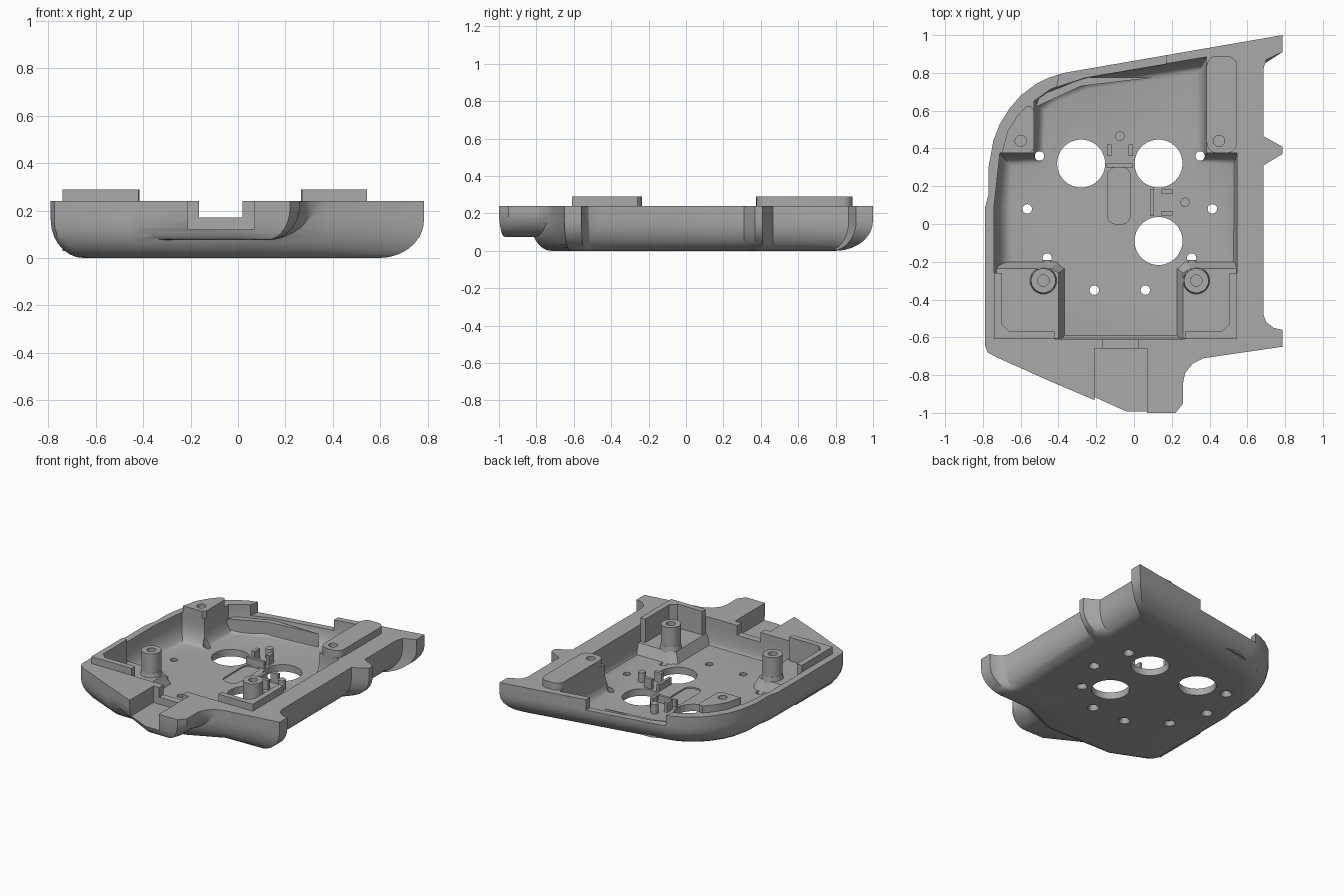
import bpy, bmesh, math

cube = bpy.data.objects.get("Cube")
if cube:
    bpy.data.objects.remove(cube, do_unlink=True)

grey = bpy.data.materials.new("plain grey")
grey.use_nodes = True
grey.diffuse_color = (0.4, 0.4, 0.4, 1)
grey.node_tree.nodes["Principled BSDF"].inputs["Base Color"].default_value = grey.diffuse_color

RIM, RAISED, FLOOR = 0.24, 0.29, 0.05


def finish(name, bm):
    bmesh.ops.recalc_face_normals(bm, faces=bm.faces)
    mesh = bpy.data.meshes.new(name)
    bm.to_mesh(mesh)
    bm.free()
    mesh.materials.append(grey)
    obj = bpy.data.objects.new(name, mesh)
    bpy.context.collection.objects.link(obj)
    return obj


def loft(name, outline, z0, z1, radius, steps=7):
    """Solid whose outline (x, y, dx, dy) shrinks by (dx, dy) round a bottom fillet."""
    bm = bmesh.new()
    levels = []
    for i in range(steps + 1):
        a = math.pi / 2 * i / steps
        levels.append((1 - math.sin(a), z0 + radius * (1 - math.cos(a))))
    levels.append((0, z1))
    rings = [[bm.verts.new((x + dx * k, y + dy * k, z)) for x, y, dx, dy in outline]
             for k, z in levels]
    for low, high in zip(rings, rings[1:]):
        for i in range(len(low)):
            j = (i + 1) % len(low)
            bm.faces.new((low[i], low[j], high[j], high[i]))
    bm.faces.new(rings[0][::-1])
    bm.faces.new(rings[-1])
    return finish(name, bm)


def prism(name, points, z0, z1):
    bm = bmesh.new()
    face = bm.faces.new([bm.verts.new((x, y, z0)) for x, y in points])
    top = bmesh.ops.extrude_face_region(bm, geom=[face])["geom"]
    verts = [g for g in top if isinstance(g, bmesh.types.BMVert)]
    bmesh.ops.translate(bm, verts=verts, vec=(0, 0, z1 - z0))
    return finish(name, bm)


def box(name, x0, x1, y0, y1, z0, z1):
    return prism(name, [(x0, y0), (x1, y0), (x1, y1), (x0, y1)], z0, z1)


def rounded(x0, x1, y0, y1, r, n=5):
    corners = [(x1 - r, y1 - r), (x0 + r, y1 - r), (x0 + r, y0 + r), (x1 - r, y0 + r)]
    return [(cx + r * math.cos(a), cy + r * math.sin(a))
            for q, (cx, cy) in enumerate(corners)
            for a in [(q + i / n) * math.pi / 2 for i in range(n + 1)]]


def rod(name, x, y, r, z0, z1, r2=None, sides=32):
    bm = bmesh.new()
    bmesh.ops.create_cone(bm, cap_ends=True, segments=sides, radius1=r,
                          radius2=r if r2 is None else r2, depth=z1 - z0)
    bmesh.ops.translate(bm, verts=bm.verts, vec=(x, y, (z0 + z1) / 2))
    return finish(name, bm)


def combine(target, tool, operation):
    mod = target.modifiers.new("combine", "BOOLEAN")
    mod.object, mod.operation, mod.solver = tool, operation, "EXACT"
    bpy.context.view_layer.objects.active = target
    bpy.ops.object.modifier_apply(modifier=mod.name)
    bpy.data.objects.remove(tool, do_unlink=True)


def cut(target, tool):
    combine(target, tool, "DIFFERENCE")


# Outer shell with rounded underside
body = loft("tray_body", [
    (.785, 1, -.2, -.2), (-.37, .8, .05, -.18), (-.45, .775, .07, -.17),
    (-.52, .74, .09, -.16), (-.6, .68, .11, -.14), (-.66, .61, .13, -.11),
    (-.71, .53, .14, -.08), (-.745, .44, .14, -.05), (-.77, .3, .14, 0),
    (-.77, .16, .13, 0), (-.79, .08, .14, 0), (-.79, -.64, .14, .06),
    (-.775, -.68, .14, .08), (-.74, -.7, .12, .08), (-.45, -.83, .05, .12),
    (.1, -.83, 0, .11), (.37, -.71, -.03, .1), (.785, -.65, -.19, .03),
    (.785, -.56, -.19, .02), (.74, -.55, -.15, .03), (.7, -.52, -.13, .02),
    (.685, -.48, -.12, .03), (.685, .31, -.12, 0), (.785, .37, -.2, 0),
    (.785, .41, -.2, 0), (.685, .465, -.12, 0), (.685, .82, -.12, -.1),
    (.7, .87, -.13, -.11), (.785, .91, -.2, -.13)], 0, RIM, .16)

# Front nose
nose = loft("nose", [
    (-.45, -.83, .1, .05), (-.05, -1, .03, .03), (.22, -1, -.1, .03),
    (.26, -.95, -.14, .03), (.26, -.84, -.14, 0), (.27, -.79, -.14, .02),
    (.31, -.74, -.14, .03), (.37, -.71, -.14, .05), (.37, -.63, -.14, 0),
    (-.45, -.63, .1, 0)], .075, RIM, .14)
combine(body, nose, "UNION")

# Inner cavity, its front channel and the low rear rim
cut(body, loft("cavity", [
    (-.74, -.61, .02, .02), (.545, -.61, -.02, .02), (.545, .375, -.015, -.06),
    (.385, .375, -.05, -.06), (.385, .885, -.05, -.09), (-.26, .775, .02, -.06),
    (-.44, .715, .03, -.07), (-.53, .65, .06, -.05), (-.53, .375, .05, -.06),
    (-.71, .375, .06, -.07), (-.74, .1, .09, 0), (-.74, -.2, .09, 0)], FLOOR, .4, .14))
cut(body, box("channel", -.21, .07, -1.2, -.66, .12, .4))
cut(body, box("channel_notch", -.165, .02, -.7, -.55, .17, .4))
cut(body, prism("rear_notch", [(-.41, .72), (.17, .8), (.17, 1), (-.37, .9)], .165, .4))
cut(body, prism("floor_pocket", rounded(-.14, -.02, 0, .3, .045), .04, .1))

# Floor openings and countersunk fixing holes
for x, y in [(-.28, .32), (.13, .32), (.13, -.09)]:
    cut(body, rod("opening", x, y, .127, -.1, .1, sides=48))
for x, y in [(-.5, .36), (.35, .36), (-.565, .08), (.415, .08),
             (-.46, -.18), (.305, -.18), (-.21, -.35), (.06, -.35)]:
    cut(body, rod("fixing_hole", x, y, .025, -.1, .2, sides=20))
    cut(body, rod("countersink", x, y, .045, -.01, .025, .025, sides=20))

parts = [body]

# Raised rear bosses with screw holes
bosses = [
    ("rear_right_boss", rounded(.385, .545, .375, .89, .055), .45),
    ("rear_left_boss", [(-.7, .375), (-.55, .375), (-.53, .4), (-.53, .6), (-.545, .625),
                        (-.57, .625), (-.62, .57), (-.67, .49)], -.6)]
for name, points, x in bosses:
    boss = prism(name, points, .2, RAISED)
    for target in (boss, body):
        cut(target, rod("screw_hole", x, .44, .03, .15, .4, sides=24))
    parts.append(boss)

# Front corners: lip, mound and screw post
for side, out, end, post_x, edge in [("left", -.74, -.42, -.48, -.36),
                                     ("right", .545, .27, .33, .22)]:
    s = 1 if out < 0 else -1
    t = .04 * s
    parts.append(prism(f"front_{side}_lip", [
        (out, -.61), (end, -.61), (end, -.57), (out + 2 * t, -.57), (out + t, -.53),
        (out + t, -.26), (out, -.26)], .04, RAISED))
    bm = bmesh.new()
    base = [(out, -.61), (edge, -.61), (edge, -.23), (edge - t, -.19), (out, -.19)]
    top = [(out, -.61), (edge - t, -.61), (edge - t, -.26), (edge - 2 * t, -.235), (out, -.235)]
    low = [bm.verts.new((x, y, .03)) for x, y in base]
    high = [bm.verts.new((x, y, .12)) for x, y in top]
    for i in range(len(low)):
        bm.faces.new((low[i - 1], low[i], high[i], high[i - 1]))
    bm.faces.new(low[::-1])
    bm.faces.new(high)
    parts.append(finish(f"front_{side}_mound", bm))
    post = rod(f"front_{side}_post", post_x, -.3, .065, .04, RAISED)
    cut(post, rod("post_hole", post_x, -.3, .03, .18, .4, sides=24))
    parts.append(post)
    parts.append(rod(f"front_{side}_post_foot", post_x, -.3, .085, .03, .15, .066))

# Slanted rib inside the rear wall
parts.append(prism("rear_rib", [(-.52, .62), (-.28, .73), (.1, .775), (-.26, .775), (-.5, .68)],
                   .04, .15))

# Two identical clip sets on the floor, the second turned a quarter
for name, cx, cy, turn in [("rear_clip", -.075, .31, False), ("side_clip", .095, .115, True)]:
    def place(u0, u1, v0, v1):
        if turn:
            return cx + v0, cx + v1, cy + u0, cy + u1
        return cx + u0, cx + u1, cy + v0, cy + v1
    parts.append(box(name + "_bar", *place(-.07, .07, -.01, .01), .04, .1))
    for u in (-.057, .057):
        parts.append(box(name + "_tab", *place(u - .012, u + .012, .05, .11), .04, .12))
    px, _, py, _ = place(0, 0, .155, .155) if not turn else place(0, 0, .175, .175)
    parts.append(rod(name + "_peg", px, py, .025, .04, .12, sides=20))

# Soft shading with crisp edges
bpy.ops.object.select_all(action="DESELECT")
for part in parts:
    part.select_set(True)
bpy.context.view_layer.objects.active = body
bpy.ops.object.shade_smooth_by_angle(angle=math.radians(30))
